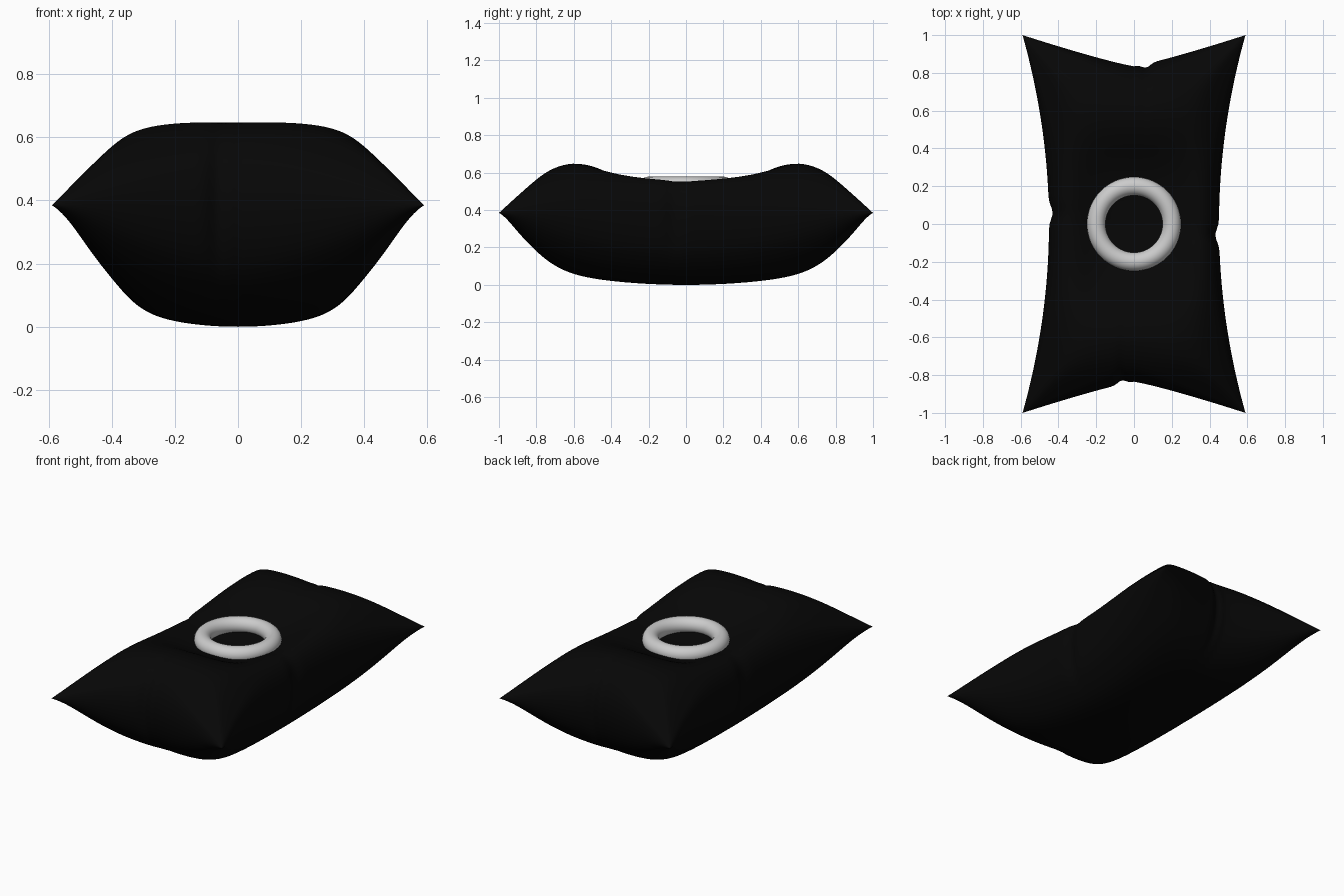
import bpy, bmesh, math

if "Cube" in bpy.data.objects:
    bpy.data.objects.remove(bpy.data.objects["Cube"])

N = 120         # grid resolution of each cloth sheet
SEAM = 0.385    # height of the side seam and corner tips


def bump(t, centre, width):
    return math.exp(-((t - centre) / width) ** 2)


def soft_min(*values):
    low = min(values)
    if low < 1e-5:
        return max(low, 0)
    return low * sum((low / x) ** 14 for x in values) ** (-1 / 14)


def cushion_point(u, v, top):
    au, av = abs(u), abs(v)
    # outline: pinched in the middle of each side, pulled out at the corners
    x = u * (0.45 + 0.14 * v * v)
    y = v * (0.835 + 0.165 * au ** 1.15)
    su, sv = math.copysign(1, u), math.copysign(1, v)
    fold_x = bump(v, -0.06 * su, 0.045)    # creases on the long sides
    fold_y = bump(u, 0.11 * sv, 0.05)      # creases on the short ends
    x -= 0.02 * su * fold_x * au ** 8
    y -= 0.02 * sv * fold_y * av ** 8
    # inflated thickness: steep along the sides, flat facets toward the corners
    pu = (5.5 if top else 6.5) - 2.5 * av ** 4
    pv = (7.0 if top else 8.0) - 3.0 * au ** 4
    fill = math.sqrt(max(0, (1 - au ** pu) * (1 - av ** pv)))
    from_x, from_y = max(0, 0.592 - abs(x)), max(0, 1.002 - abs(y))
    if top:
        t = min(1, abs(y) / 0.62)
        h = (0.21 + 0.07 * t - 0.2 * x * x * t) * fill
        h = soft_min(h, 1.0 * from_x, 0.9 * from_y)
        h -= 0.11 * math.exp(-(x / 0.3) ** 4 - (y / 0.42) ** 4) * fill
        h -= 0.012 * (fold_x * au ** 4 + fold_y * av ** 4) * fill
        return x, y, SEAM + h
    h = (SEAM - 0.13 * y * y - 0.42 * x * x) * fill
    return x, y, SEAM - soft_min(h, 1.28 * from_x, 1.08 * from_y)


# cushion: two sheets joined at the seam
bm = bmesh.new()
params = [math.sin((2 * i / N - 1) * math.pi / 2) for i in range(N + 1)]
for top in (True, False):
    grid = [[bm.verts.new(cushion_point(u, v, top)) for u in params] for v in params]
    for j in range(N):
        for i in range(N):
            quad = [grid[j][i], grid[j][i + 1], grid[j + 1][i + 1], grid[j + 1][i]]
            bm.faces.new(quad if top else quad[::-1])
bmesh.ops.remove_doubles(bm, verts=bm.verts, dist=0.00005)
bmesh.ops.recalc_face_normals(bm, faces=bm.faces)
for f in bm.faces:
    f.smooth = True
mesh = bpy.data.meshes.new("cushion")
bm.to_mesh(mesh)
bm.free()
cushion = bpy.data.objects.new("cushion", mesh)
bpy.context.collection.objects.link(cushion)
black = bpy.data.materials.new("black_cloth")
black.diffuse_color = (0.002, 0.002, 0.002, 1)
black.use_nodes = True
black.node_tree.nodes["Principled BSDF"].inputs["Base Color"].default_value = black.diffuse_color
mesh.materials.append(black)

# ring resting in the dent on top
bpy.ops.mesh.primitive_torus_add(location=(0, 0, 0.53), major_radius=0.2, minor_radius=0.049,
                                 major_segments=64, minor_segments=24)
ring = bpy.context.object
ring.name = "ring"
bpy.ops.object.shade_smooth()
